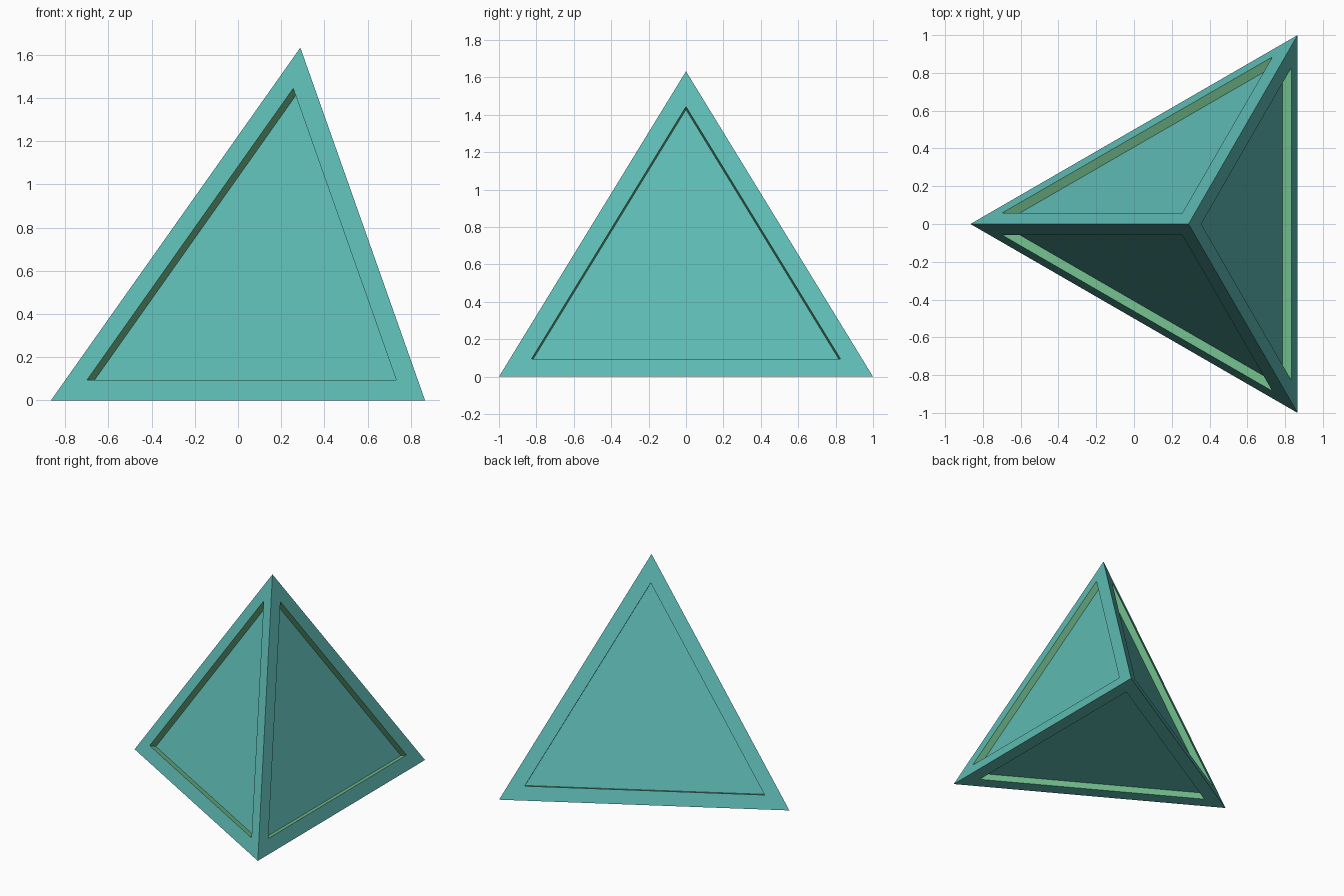
import bpy, bmesh, math

if "Cube" in bpy.data.objects:
    bpy.data.objects.remove(bpy.data.objects["Cube"])


def material(name, color):
    m = bpy.data.materials.new(name)
    m.diffuse_color = (*color, 1.0)
    m.use_nodes = True
    m.node_tree.nodes["Principled BSDF"].inputs["Base Color"].default_value = m.diffuse_color
    return m


teal = material("teal", (0.112, 0.497, 0.456))
green = material("soft green", (0.162, 0.491, 0.254))

EDGE, BORDER, DEPTH = 2.0, 0.1, 0.05

# Regular tetrahedron resting on one face
bm = bmesh.new()
half_run = EDGE * math.sqrt(3) / 4
left = bm.verts.new((-half_run, 0, 0))
back = bm.verts.new((half_run, EDGE / 2, 0))
front = bm.verts.new((half_run, -EDGE / 2, 0))
apex = bm.verts.new((half_run / 3, 0, EDGE * math.sqrt(2 / 3)))
for tri in ((left, back, front), (left, front, apex),
            (front, back, apex), (back, left, apex)):
    bm.faces.new(tri)
bmesh.ops.recalc_face_normals(bm, faces=bm.faces)

# Flat border, then a recessed panel with green walls on every side
panels = bm.faces[:]
bmesh.ops.inset_individual(bm, faces=panels, thickness=BORDER, use_even_offset=True)
bm.normal_update()
for panel in panels:
    sunk = bmesh.ops.extrude_discrete_faces(bm, faces=[panel])["faces"][0]
    sunk.normal_update()
    bmesh.ops.translate(bm, verts=sunk.verts, vec=sunk.normal * -DEPTH)
    for edge in sunk.edges:
        for wall in edge.link_faces:
            if wall != sunk:
                wall.material_index = 1

mesh = bpy.data.meshes.new("pyramid")
bm.to_mesh(mesh)
bm.free()
mesh.materials.append(teal)
mesh.materials.append(green)
bpy.context.collection.objects.link(bpy.data.objects.new("four_sided_pyramid", mesh))
